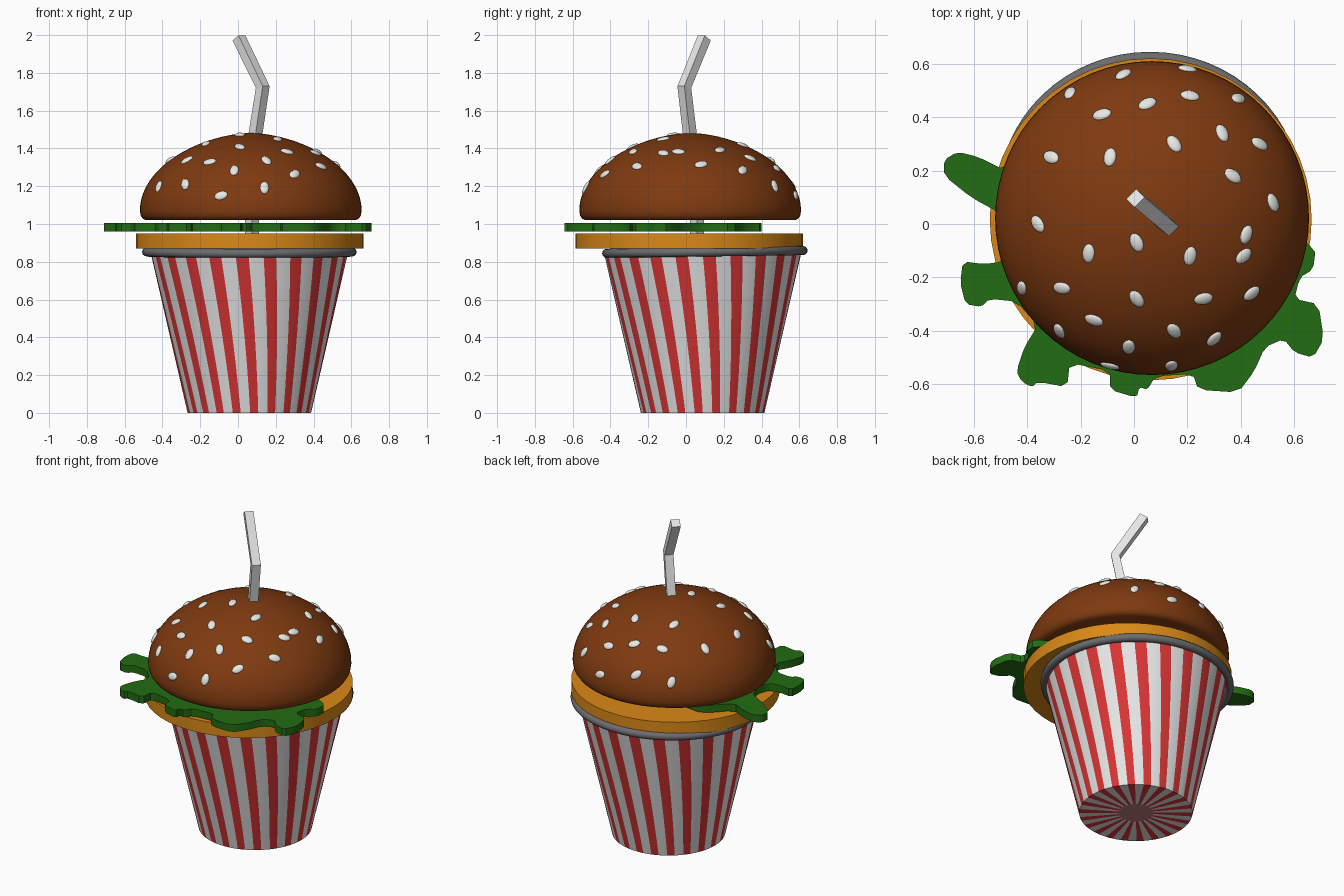
import bpy
import bmesh
import random
from math import cos, sin, pi, radians, sqrt, hypot
from mathutils import Vector, Matrix

random.seed(4)
default_cube = bpy.data.objects.get("Cube")
if default_cube:
    bpy.data.objects.remove(default_cube, do_unlink=True)


def material(name, red, green, blue):
    mat = bpy.data.materials.new(name)
    mat.use_nodes = True
    color = (red, green, blue, 1)
    mat.diffuse_color = color
    mat.node_tree.nodes["Principled BSDF"].inputs["Base Color"].default_value = color
    return mat


paper_white = material("paper white", .8, .8, .8)
stripe_red = material("stripe red", .7, .035, .035)
faded_red = material("faded red", .5, .2, .2)
rim_grey = material("rim grey", .15, .15, .16)
cheese_orange = material("cheese orange", .7, .25, .008)
lettuce_green = material("lettuce green", .016, .15, .006)
bun_brown = material("bun brown", .21, .042, .005)
seed_cream = material("seed white", .8, .8, .77)


def finish(name, bm, mats, smooth_angle=40):
    """Turn a bmesh into a named object, smooth with sharp edges kept."""
    bmesh.ops.recalc_face_normals(bm, faces=bm.faces)
    mesh = bpy.data.meshes.new(name)
    bm.to_mesh(mesh)
    bm.free()
    for mat in mats:
        mesh.materials.append(mat)
    if smooth_angle:
        mesh.shade_smooth()
        mesh.set_sharp_from_angle(angle=radians(smooth_angle))
    obj = bpy.data.objects.new(name, mesh)
    bpy.context.collection.objects.link(obj)
    return obj


def loft(bm, loops, closed=False, rule=None):
    """Skin point loops with quads; cap the ends unless closed on itself."""
    rings = [[bm.verts.new(p) for p in loop] for loop in loops]
    pairs = list(zip(rings, rings[1:]))
    if closed:
        pairs.append((rings[-1], rings[0]))
    for low, high in pairs:
        count = len(low)
        for i in range(count):
            j = (i + 1) % count
            face = bm.faces.new((low[i], low[j], high[j], high[i]))
            if rule:
                face.material_index = rule(i)
    if closed:
        return []
    return [bm.faces.new(rings[0][::-1]), bm.faces.new(rings[-1])]


def circle(center, radius, z, angles):
    return [(center[0] + radius * cos(a), center[1] + radius * sin(a), z)
            for a in angles]


def even(count):
    return [2 * pi * i / count for i in range(count)]


# Striped cup: slightly twisted stripes, fanning across the base
STRIPES = 22
CUP_CENTER = (.06, .088)
CUP_TOP = .85
step = 2 * pi / STRIPES
stripe_angles = [step * (k + part) for k in range(STRIPES)
                 for part in (0, .23, .46, .73)]


def cup_ring(radius, z):
    twist = radians(9) * (1 - z / CUP_TOP)
    return circle(CUP_CENTER, radius, z, [a + twist for a in stripe_angles])


cup_loops = [cup_ring(.1, 0)]
for k in range(7):
    t = k / 6
    cup_loops.append(cup_ring(.327 + .196 * t, CUP_TOP * t))
bm = bmesh.new()
caps = loft(bm, cup_loops, rule=lambda i: 1 if i % 4 < 2 else 0)
caps[0].material_index = 2
finish("striped_cup", bm, [paper_white, stripe_red, faded_red])

# Rolled rim, tipped up a little at the back
bm = bmesh.new()
rim_loops = []
for a in even(64):
    loop = []
    for b in even(12):
        radius = 1 + .046 * cos(b)
        y = .1 + .52 * radius * sin(a)
        loop.append((.06 + .543 * radius * cos(a), y,
                     .852 + .014 * (y - .1) + .024 * sin(b)))
    rim_loops.append(loop)
loft(bm, rim_loops, closed=True)
finish("cup_rim", bm, [rim_grey], 60)

# Cheese disc
bm = bmesh.new()
loft(bm, [circle((.0625, .0175), .602, z, even(48)) for z in (.87, .95)])
finish("cheese_slice", bm, [cheese_orange])

# Lettuce leaf: wavy outline in hundredths, corners softened, then thickened
leaf = [(-58, 25), (-66, 27), (-71, 24), (-71, 18), (-61, 10), (-50, 4),
        (-46, -6), (-49, -14), (-56, -15), (-64, -14), (-65, -22), (-63, -30),
        (-57, -31), (-54, -28), (-44, -29), (-36, -38), (-41, -46), (-44, -55),
        (-42, -59), (-38, -61), (-36, -59), (-25, -61), (-24, -52), (-9, -55),
        (-9, -62), (1, -65), (2, -61), (5, -62), (8, -57), (22, -56),
        (24, -62), (39, -63), (45, -55), (49, -46), (56, -43), (60, -48),
        (67, -50), (71, -43), (69, -30), (60, -28), (62, -20), (67, -17),
        (68, -9), (55, -2), (45, 10), (50, 25), (35, 30), (30, 41),
        (10, 36), (0, 41), (-20, 32), (-35, 34), (-48, 20)]
outline = [Vector(p) / 100 for p in leaf]
soft = []
for here, there in zip(outline, outline[1:] + outline[:1]):
    soft += [here.lerp(there, .2), here.lerp(there, .8)]
bm = bmesh.new()
loft(bm, [[(p.x, p.y, z) for p in soft] for z in (.96, 1.006)])
finish("lettuce_leaf", bm, [lettuce_green], 35)

# Domed bun with a rounded lower lip
BUN_CENTER = (.0675, .022)
BUN_RADIUS, BUN_BASE, BUN_HEIGHT = .587, 1.07, .412
POWER = 1.15
profile = [(.555, 1.02), (.572, 1.028), (.583, 1.045)]
for k in range(20):
    t = pi / 2 * k / 20
    profile.append((BUN_RADIUS * cos(t) ** POWER, BUN_BASE + BUN_HEIGHT * sin(t)))
profile.append((.012, BUN_BASE + BUN_HEIGHT))
bm = bmesh.new()
loft(bm, [circle(BUN_CENTER, r, z, even(64)) for r, z in profile])
finish("bun_top", bm, [bun_brown], 50)


def bun_height(x, y):
    ratio = min(hypot(x - BUN_CENTER[0], y - BUN_CENTER[1]) / BUN_RADIUS, .99)
    return BUN_BASE + BUN_HEIGHT * sqrt(1 - ratio ** (2 / POWER))


# Sesame seeds lying on the dome, positions in hundredths
spots = [(-4, 56), (20, 58), (-24, 49), (5, 45), (21, 48), (39, 47), (-12, 41),
         (33, 34), (15, 30), (47, 30), (-31, 25), (-9, 25), (37, 18), (52, 8),
         (-36, 0), (42, -4), (41, -12), (1, -7), (-17, -11), (21, -12),
         (-27, -24), (-42, -24), (1, -28), (26, -28), (44, -26), (-15, -36),
         (15, -40), (-28, -40), (-2, -46), (30, -43), (14, -53), (-9, -53)]
bm = bmesh.new()
for sx, sy in spots:
    x, y = sx / 100, sy / 100
    d = .004
    normal = Vector((bun_height(x - d, y) - bun_height(x + d, y),
                     bun_height(x, y - d) - bun_height(x, y + d), 2 * d))
    turn = normal.to_track_quat('Z', 'Y').to_matrix().to_4x4()
    spin = Matrix.Rotation(random.uniform(0, pi), 4, 'Z')
    size = Matrix.Diagonal((.037, .024, .012, 1))
    place = Matrix.Translation((x, y, bun_height(x, y)))
    bmesh.ops.create_uvsphere(bm, u_segments=12, v_segments=8, radius=1,
                              matrix=place @ turn @ spin @ size)
finish("sesame_seeds", bm, [seed_cream], 60)

# Square straw with one bend
path = [Vector(p) for p in ((.072, .06, .9), (.075, .058, 1.02), (.093, .02, 1.48),
                            (.131, -.009, 1.725), (.005, .097, 1.985))]
side = Vector((1, 1, 0)).normalized()
HALF = .026
straw_loops = []
for i, p in enumerate(path):
    before = (p - path[max(i - 1, 0)]).normalized()
    after = (path[min(i + 1, len(path) - 1)] - p).normalized()
    across = (before + after).normalized().cross(side).normalized()
    straw_loops.append([p + HALF * (u * side + v * across)
                        for u, v in ((-1, -1), (1, -1), (1, 1), (-1, 1))])
bm = bmesh.new()
loft(bm, straw_loops)
finish("bent_straw", bm, [paper_white], 0)
